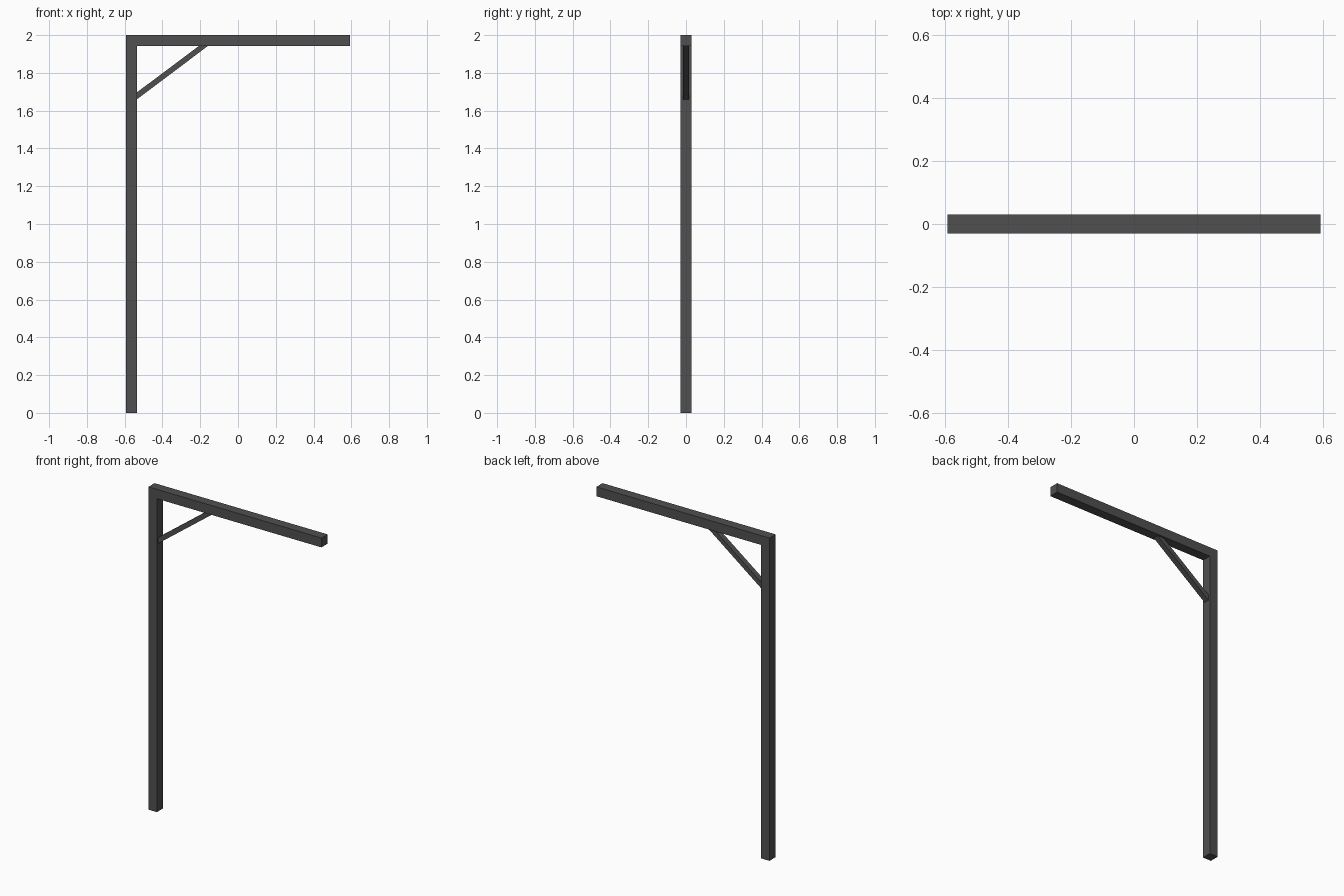
import bpy, bmesh

if "Cube" in bpy.data.objects:
    bpy.data.objects.remove(bpy.data.objects["Cube"])

steel = bpy.data.materials.new("dark grey steel")
steel.diffuse_color = (0.08, 0.08, 0.08, 1)
steel.use_nodes = True
steel.node_tree.nodes["Principled BSDF"].inputs["Base Color"].default_value = steel.diffuse_color


def extruded(name, profile, half):
    """Extrude an x-z profile symmetrically along y."""
    bm = bmesh.new()
    face = bm.faces.new([bm.verts.new((x, -half, z)) for x, z in profile])
    ext = bmesh.ops.extrude_face_region(bm, geom=[face])
    verts = [g for g in ext["geom"] if isinstance(g, bmesh.types.BMVert)]
    bmesh.ops.translate(bm, verts=verts, vec=(0, 2 * half, 0))
    bmesh.ops.recalc_face_normals(bm, faces=bm.faces)
    me = bpy.data.meshes.new(name)
    bm.to_mesh(me)
    bm.free()
    me.materials.append(steel)
    ob = bpy.data.objects.new(name, me)
    bpy.context.collection.objects.link(ob)
    return ob


L, R = -0.593, 0.593      # beam ends
P, U = L + 0.058, 1.942   # inner post face, beam underside

# Upright post and top beam as one welded frame
extruded("post_and_beam", [(L, 0), (P, 0), (P, U), (R, U), (R, 2), (L, 2)], 0.03)

# Diagonal brace, ends cut flush with post and beam
extruded("diagonal_brace", [(P, 1.66), (-0.16, U), (-0.208, U), (P, 1.697)], 0.017)
